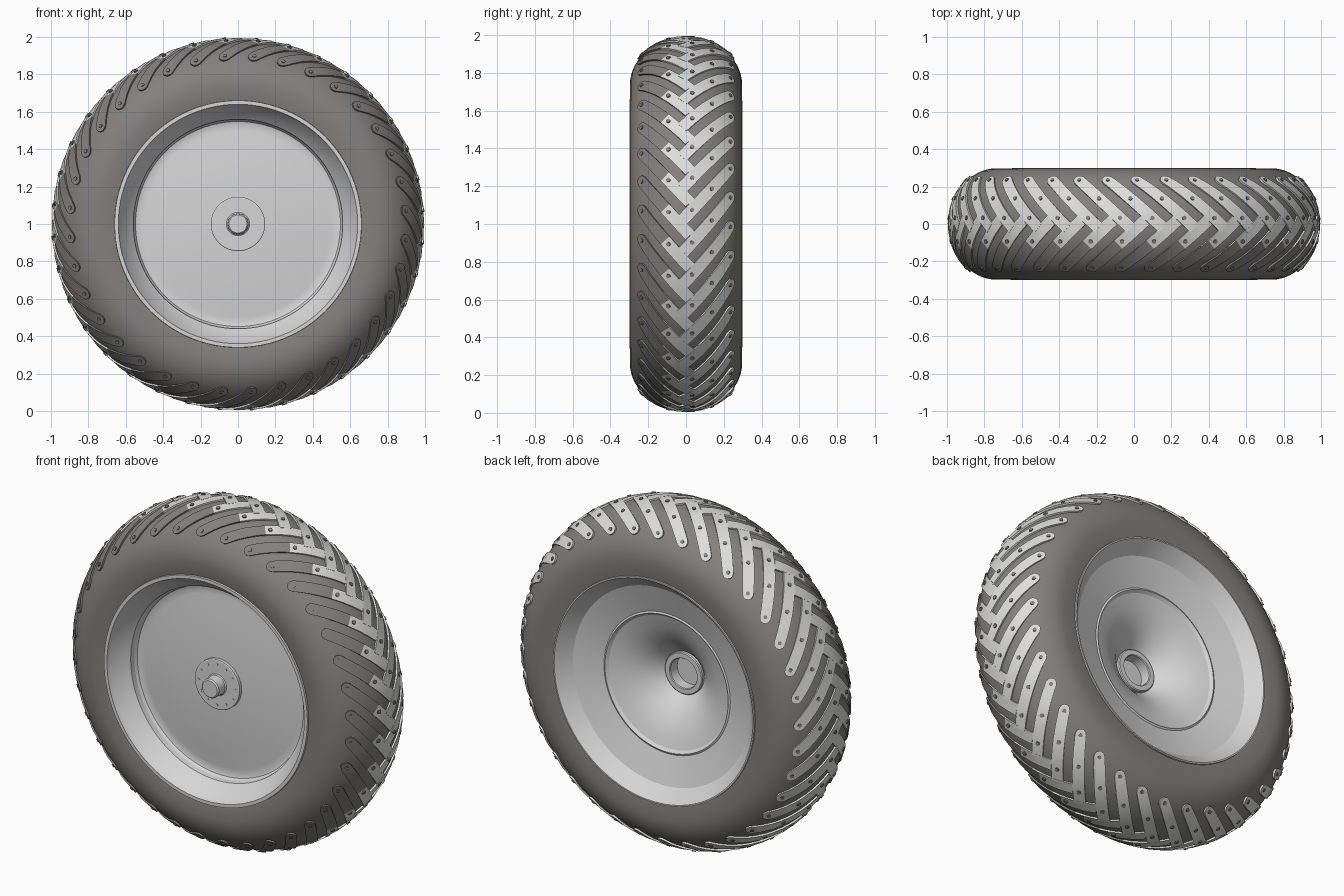
import bpy, bmesh, math

if "Cube" in bpy.data.objects:
    bpy.data.objects.remove(bpy.data.objects["Cube"])

CENTRE = (0, 0, 1)
SEG = 96
W, R0, H = 0.297, 0.738, 0.248     # tyre half width, shoulder radius, crown height
ARC, ROLL = 0.285, 0.93            # mean radii used to unroll the tread


def mat(name, c):
    m = bpy.data.materials.new(name)
    m.diffuse_color = (*c, 1)
    m.use_nodes = True
    m.node_tree.nodes["Principled BSDF"].inputs["Base Color"].default_value = m.diffuse_color
    return m


rubber = mat("dark rubber grey", (0.225, 0.22, 0.21))
metal = mat("rim grey", (0.67, 0.67, 0.67))
pad = mat("light tread grey", (0.73, 0.73, 0.72))
bolt = mat("bolt grey", (0.23, 0.23, 0.23))


def finish(name, bm, mats, angle=30):
    bmesh.ops.recalc_face_normals(bm, faces=bm.faces)
    me = bpy.data.meshes.new(name)
    bm.to_mesh(me)
    bm.free()
    ob = bpy.data.objects.new(name, me)
    ob.location = CENTRE
    for m in mats:
        me.materials.append(m)
    bpy.context.collection.objects.link(ob)
    bpy.ops.object.select_all(action='DESELECT')
    ob.select_set(True)
    bpy.context.view_layer.objects.active = ob
    bpy.ops.object.shade_smooth_by_angle(angle=math.radians(angle))
    return ob


def lathe(name, profile, m, angle=30):
    """Turn a list of (radius, y) points around the y axis."""
    bm = bmesh.new()
    rings = []
    for r, y in profile:
        if r == 0:
            rings.append([bm.verts.new((0, y, 0))] * SEG)
        else:
            rings.append([bm.verts.new((r * math.sin(k * math.tau / SEG), y,
                                        r * math.cos(k * math.tau / SEG))) for k in range(SEG)])
    for p, q in zip(rings, rings[1:]):
        for k in range(SEG):
            j = (k + 1) % SEG
            bm.faces.new(list(dict.fromkeys((p[k], p[j], q[j], q[k]))))
    return finish(name, bm, [m], angle)


# Tyre: rounded crown with flat sidewalls
crown = [(R0 + H * math.cos(math.radians(a)), W * math.sin(math.radians(a)))
         for a in range(-90, 91, 6)]
lathe("tyre", [(0.645, -0.285), (0.68, -0.293)] + crown + [(0.68, 0.295), (0.645, 0.29)], rubber)

# Rim: front dish, outer barrel, stepped back and hub bowl
lathe("rim", [
    (0, -0.175), (0.145, -0.173), (0.3, -0.165), (0.42, -0.155), (0.5, -0.146), (0.53, -0.144),
    (0.548, -0.15), (0.557, -0.165), (0.56, -0.195), (0.568, -0.203),
    (0.632, -0.278), (0.64, -0.3), (0.66, -0.3), (0.662, -0.28),
    (0.655, 0.28), (0.653, 0.3), (0.645, 0.3), (0.585, 0.235), (0.575, 0.225),
    (0.41, 0.175), (0.4, 0.18), (0.385, 0.165), (0.32, 0.145), (0.25, 0.113), (0.19, 0.072),
    (0.15, 0.035), (0.122, 0.005), (0.122, 0.02), (0.117, 0.025), (0.09, 0.025),
    (0.086, 0.02), (0.085, -0.04), (0, -0.04)], metal, 25)

# Hub plate with its stub axle on the front
lathe("hub_plate", [(0.145, -0.165), (0.145, -0.192), (0.14, -0.195), (0.062, -0.195),
                    (0.056, -0.2), (0.055, -0.255), (0.048, -0.262), (0, -0.262)], metal)


def prism(bm, bottom, top, index):
    n = len(top)
    b = [bm.verts.new(p) for p in bottom]
    t = [bm.verts.new(p) for p in top]
    faces = [bm.faces.new(t)]
    faces += [bm.faces.new((b[k], b[(k + 1) % n], t[(k + 1) % n], t[k])) for k in range(n)]
    for f in faces:
        f.material_index = index


def circle(r, n=8):
    return [(r * math.cos(k * math.tau / n), r * math.sin(k * math.tau / n)) for k in range(n)]


# Ring of small bolts on the hub plate
bm = bmesh.new()
for k in range(12):
    a = k * math.tau / 12
    cx, cz = 0.118 * math.sin(a), 0.118 * math.cos(a)
    prism(bm, [(cx + u, -0.19, cz + v) for u, v in circle(0.007)],
          [(cx + u, -0.198, cz + v) for u, v in circle(0.007)], 0)
finish("hub_bolts", bm, [metal])

# Tread: herringbone of bolted bars, mirrored left and right with half a step of shift
TIP, END, TURN = math.radians(55), math.radians(-4), math.radians(19.5)
da, db = ARC * (END - TIP), ROLL * TURN
LEN = math.hypot(da, db)
ta, tb = da / LEN, db / LEN
HALF = 0.031


def on_tread(d, w, h, side, base):
    """Point at distance d along a bar, w across it and h above the rubber."""
    phi = TIP + (d * ta - w * tb) / ARC
    th = base + (d * tb + w * ta) / ROLL
    r = R0 + (H + h) * math.cos(phi)
    return (r * math.sin(th), side * (W + h) * math.sin(phi), r * math.cos(th))


stations = [(0, 0.3), (0.15, 0.53), (0.4, 0.8), (1, 1)]
stations = [(d * HALF, w * HALF) for d, w in stations]
stations += [(LEN * t, HALF) for t in (0.2, 0.33, 0.46, 0.57, 0.72, 0.86, 1.0)]

bars, bolts = bmesh.new(), bmesh.new()
for side in (1, -1):
    top_h = 0.010 if side > 0 else 0.0095
    for k in range(36):
        base = math.radians(10 * k - 0.5 + (0 if side > 0 else 4.5))
        rows = [[bars.verts.new(on_tread(d, w, h, side, base))
                 for w, h in ((-hw, -0.008), (-hw, top_h), (hw, top_h), (hw, -0.008))]
                for d, hw in stations]
        faces = [bars.faces.new(rows[0]), bars.faces.new(rows[-1])]
        for p, q in zip(rows, rows[1:]):
            faces += [bars.faces.new((p[j], p[j + 1], q[j + 1], q[j])) for j in range(3)]
        # the front shoulder is the colour of the rubber, the rest is light
        for f in faces:
            f.material_index = 1 if f.calc_center_median().y < -0.115 else 0
        for t in ((0.08, 0.48, 0.83) if side > 0 else (0.08, 0.63)):
            spots = circle(0.011)
            prism(bolts, [on_tread(LEN * t + u, v, 0.005, side, base) for u, v in spots],
                  [on_tread(LEN * t + u, v, 0.0135, side, base) for u, v in spots],
                  1 if side < 0 and t < 0.6 else 0)
finish("tread_bars", bars, [pad, rubber], 35)
finish("tread_bolts", bolts, [bolt, rubber])
